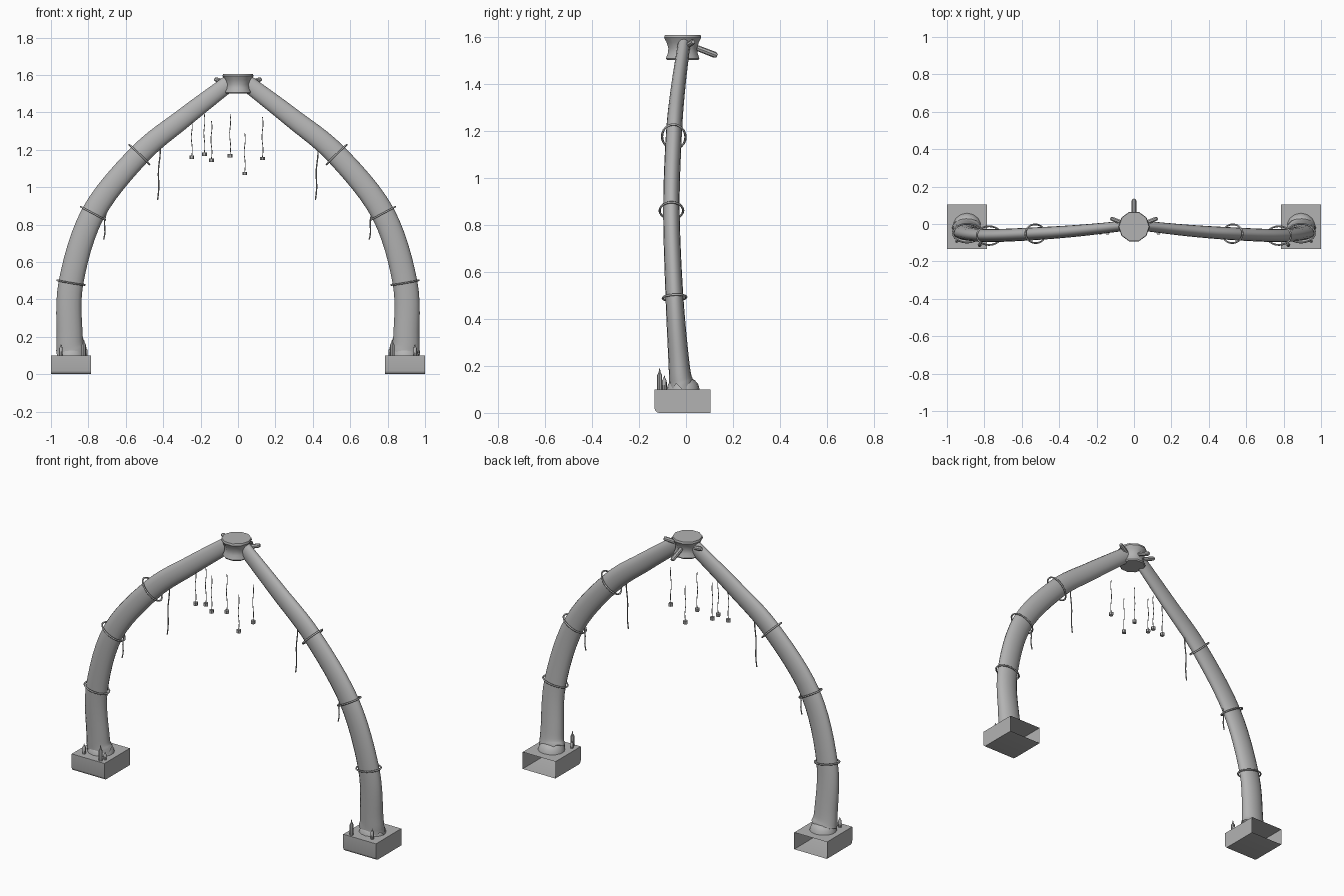
import bpy, bmesh, math, random
from mathutils import Vector, Matrix

cube = bpy.data.objects.get("Cube")
if cube:
    bpy.data.objects.remove(cube, do_unlink=True)

random.seed(4)
GREY = (0.45, 0.45, 0.45, 1)
stone = bpy.data.materials.new("plain_grey")
stone.use_nodes = True
stone.diffuse_color = GREY
stone.node_tree.nodes["Principled BSDF"].inputs["Base Color"].default_value = GREY


def finish(name, bm, angle=40):
    """Turn a bmesh into a shaded object."""
    bmesh.ops.recalc_face_normals(bm, faces=bm.faces)
    mesh = bpy.data.meshes.new(name)
    bm.to_mesh(mesh)
    bm.free()
    mesh.materials.append(stone)
    mesh.shade_smooth()
    mesh.set_sharp_from_angle(angle=math.radians(angle))
    obj = bpy.data.objects.new(name, mesh)
    bpy.context.collection.objects.link(obj)
    return obj


def catmull(rows, steps):
    """Smoothly interpolate rows of numbers."""
    rows = [Vector(r) for r in rows]
    rows = [2 * rows[0] - rows[1]] + rows + [2 * rows[-1] - rows[-2]]
    out = []
    for a, b, c, d in zip(rows, rows[1:], rows[2:], rows[3:]):
        for i in range(steps):
            t = i / steps
            out.append(0.5 * (2 * b + (c - a) * t + (2 * a - 5 * b + 4 * c - d) * t * t
                              + (3 * b - a - 3 * c + d) * t ** 3))
    return out + [rows[-2]]


def skin(bm, rings, closed=False):
    """Bridge successive vertex rings with quads."""
    verts = [[bm.verts.new(p) for p in r] for r in rings]
    pairs = list(zip(verts, verts[1:])) + ([(verts[-1], verts[0])] if closed else [])
    for r, q in pairs:
        for i in range(len(r)):
            j = (i + 1) % len(r)
            bm.faces.new((r[i], r[j], q[j], q[i]))
    return verts


def lathe(name, profile, centre, sides, axis=(0, 0, 1)):
    """Turn a (radius, height) profile around an axis, capped at both ends."""
    bm = bmesh.new()
    rot = Vector((0, 0, 1)).rotation_difference(Vector(axis)).to_matrix()
    rings = [[Vector(centre) + rot @ Vector((r * math.cos(i * math.tau / sides),
                                             r * math.sin(i * math.tau / sides), h))
              for i in range(sides)] for r, h in profile]
    verts = skin(bm, rings)
    bm.faces.new(verts[0])
    bm.faces.new(verts[-1])
    return finish(name, bm)


def cord(name, points, radius):
    """Thin round strand through points."""
    bm = bmesh.new()
    rings = [[Vector(p) + Vector((math.cos(a * math.tau / 6), math.sin(a * math.tau / 6), 0)) * radius
              for a in range(6)] for p in points]
    verts = skin(bm, rings)
    bm.faces.new(verts[0])
    bm.faces.new(verts[-1])
    return finish(name, bm, 60)


def hanging(name, x, y, top, bottom, drift, radius):
    """Slightly wavy strand that hangs straight down."""
    n = 9
    cord(name, [(x + drift * i / n + 0.003 * math.sin(i * 1.1), y, top + (bottom - top) * i / n)
                for i in range(n + 1)], radius)


# Tusk stations: x, y, z and half widths across and in depth
def tusk_path(s):
    rows = [(0.895, -0.020, 0.125, 0.078, 0.052), (0.900, -0.029, 0.20, 0.070, 0.045),
            (0.893, -0.049, 0.49, 0.066, 0.038), (0.775, -0.062, 0.86, 0.063, 0.035),
            (0.527, -0.052, 1.174, 0.058, 0.034), (0.29, -0.035, 1.37, 0.052, 0.031),
            (0.05, -0.010, 1.555, 0.044, 0.027)]
    return [((s * r[0], r[1], r[2]), r[3], r[4]) for r in catmull(rows, 6)]


def frame(path, i):
    """Across and depth directions at one station."""
    a, b = path[max(i - 1, 0)][0], path[min(i + 1, len(path) - 1)][0]
    tangent = (Vector(b) - Vector(a)).normalized()
    across = Vector((0, 1, 0)).cross(tangent).normalized()
    return across, tangent.cross(across)


SIDES = 16
for s, side in ((1, "left"), (-1, "right")):
    path = tusk_path(s)

    # Arched tusk with a ragged foot
    bm = bmesh.new()
    rings = []
    for i, (c, wide, deep) in enumerate(path):
        u, v = frame(path, i)
        rings.append([Vector(c) + u * wide * math.cos(k * math.tau / SIDES)
                      + v * deep * math.sin(k * math.tau / SIDES) for k in range(SIDES)])
    for p in rings[0]:
        p.z += random.uniform(-0.025, 0.018)
    verts = skin(bm, rings)
    bm.faces.new(verts[-1])
    finish(side + "_tusk", bm)

    # Binding rings
    for n, i in enumerate((12, 18, 24)):
        c = Vector(path[i][0])
        u, v = frame(path, i)
        w = u.cross(v)
        loops = []
        for k in range(24):
            a = k * math.tau / 24
            mid = u * 0.075 * math.cos(a) + v * 0.050 * math.sin(a)
            out = mid.normalized()
            loops.append([c + mid + (out * math.cos(b * math.tau / 6)
                                     + w * math.sin(b * math.tau / 6)) * 0.005 for b in range(6)])
        bm = bmesh.new()
        skin(bm, loops, closed=True)
        finish(f"{side}_binding_{n + 1}", bm, 70)

    # Hollow plinth, open at the back, rounded along the lower front edge
    bm = bmesh.new()
    bmesh.ops.create_cube(bm, size=1, matrix=Matrix.Translation((s * 0.8925, -0.014, 0.05))
                          @ Matrix.Diagonal((0.215, 0.238, 0.1, 1)))
    front_low = [e for e in bm.edges if all(v.co.y < -0.1 and v.co.z < 0.01 for v in e.verts)]
    bmesh.ops.bevel(bm, geom=front_low, offset=0.018, segments=3, affect='EDGES', profile=0.5)
    back = [f for f in bm.faces if f.calc_center_median().y > 0.1]
    bmesh.ops.delete(bm, geom=back, context='FACES_ONLY')
    finish(side + "_plinth", bm, 35)

    # Mound around the tusk foot
    bm = bmesh.new()
    bmesh.ops.create_uvsphere(bm, u_segments=14, v_segments=8, radius=1,
                              matrix=Matrix.Translation((s * 0.893, -0.012, 0.1))
                              @ Matrix.Diagonal((0.075, 0.07, 0.055, 1)))
    low = [v for v in bm.verts if v.co.z < 0.095]
    bmesh.ops.delete(bm, geom=low, context='VERTS')
    finish(side + "_mound", bm)

    # Candles on the plinth
    for n, (x, y, h, r) in enumerate(((0.825, -0.112, 0.09, 0.011), (0.947, -0.092, 0.06, 0.009),
                                      (0.812, -0.088, 0.045, 0.008))):
        lathe(f"{side}_candle_{n + 1}", [(r, 0), (r, h * 0.65), (r * 0.4, h * 0.8), (0.001, h)],
              (s * x, y, 0.1), 8)

    # Loose binding ends
    for n, (x, y, top, bottom) in enumerate(((0.422, -0.05, 1.23, 0.93), (0.71, -0.062, 0.90, 0.72),
                                             (0.868, -0.06, 0.51, 0.455))):
        hanging(f"{side}_loose_cord_{n + 1}", s * x + 0.005, y, top, bottom, -0.012, 0.0035)

    # Side peg
    lathe(side + "_peg", [(0.012, 0), (0.012, 0.075), (0.008, 0.083)],
          (s * 0.05, 0, 1.557), 8, (s * 0.9, 0.37, 0.25))

# Waisted keystone
lathe("keystone", [(0.07, 1.5), (0.075, 1.507), (0.066, 1.53), (0.064, 1.55), (0.072, 1.575),
                   (0.083, 1.595), (0.08, 1.606)], (0, -0.014, 0), 10)

# Back peg
lathe("back_peg", [(0.012, 0), (0.013, 0.1), (0.008, 0.11)], (0, 0.03, 1.558), 8, (0, 0.93, -0.36))

# Hanging charms
charms = ((-0.247, 1.36, 1.16), (-0.180, 1.39, 1.175), (-0.142, 1.355, 1.143),
          (-0.042, 1.39, 1.168), (0.036, 1.29, 1.073), (0.131, 1.375, 1.153))
for n, (x, top, bottom) in enumerate(charms):
    hanging(f"charm_string_{n + 1}", x, -0.045, top, bottom, 0.0, 0.002)
    lathe(f"charm_bead_{n + 1}", [(0.013, -0.009), (0.013, 0.009)], (x, -0.045, bottom), 6)
